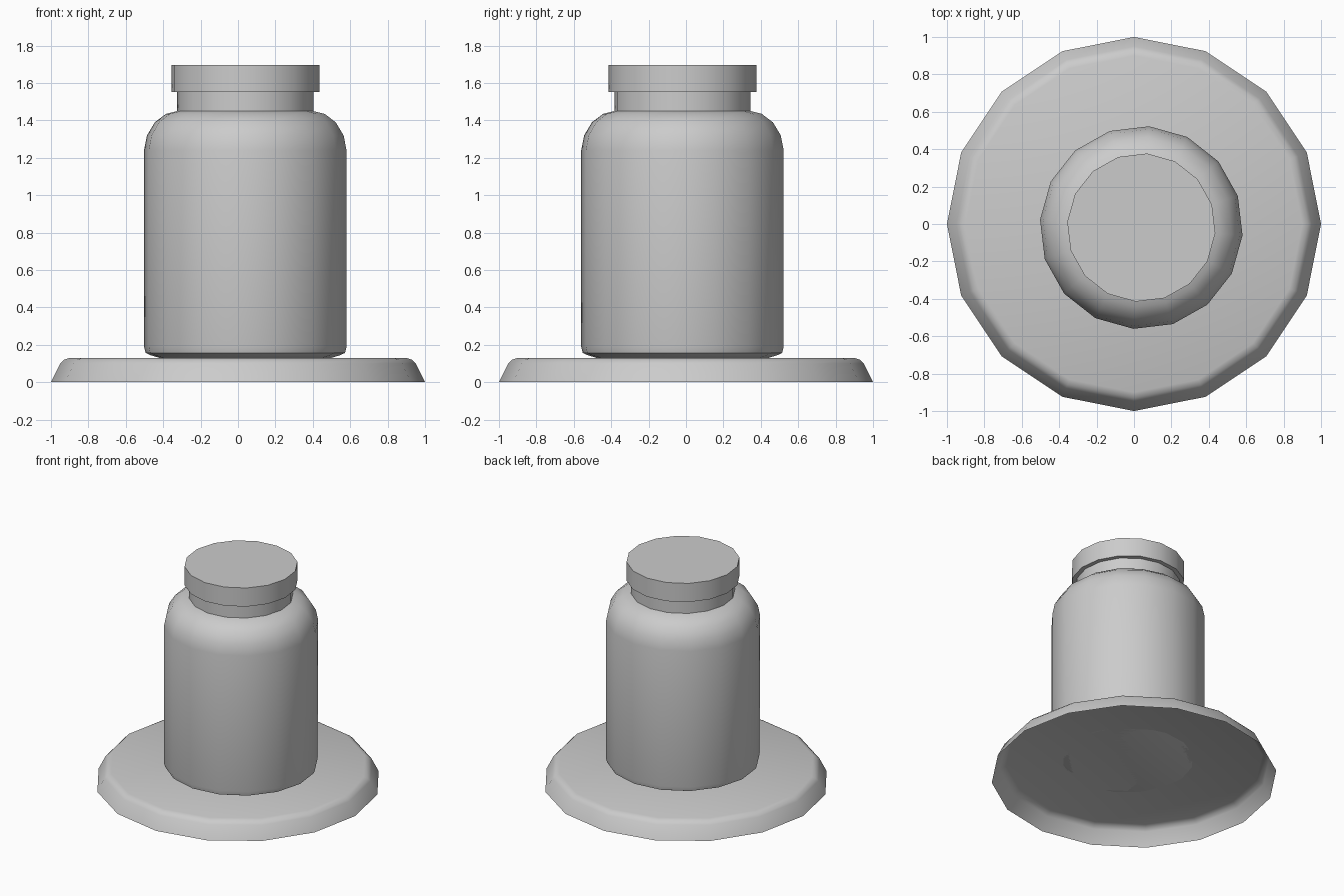
import bpy, bmesh, math

if "Cube" in bpy.data.objects:
    bpy.data.objects.remove(bpy.data.objects["Cube"])

SIDES = 16


def lathe(name, profile, centre=(0, 0), turn=0.0, angle=35, closed_bottom=True):
    """Revolve (radius, z) points, bottom to top, into a capped form."""
    bm = bmesh.new()
    rings = []
    for r, z in profile:
        ring = []
        for i in range(SIDES):
            a = turn + math.tau * i / SIDES
            ring.append(bm.verts.new((r * math.cos(a), r * math.sin(a), z)))
        rings.append(ring)
    for low, high in zip(rings, rings[1:]):
        for i in range(SIDES):
            j = (i + 1) % SIDES
            bm.faces.new((low[i], low[j], high[j], high[i]))
    if closed_bottom:
        bm.faces.new(rings[0][::-1])
    bm.faces.new(rings[-1])
    mesh = bpy.data.meshes.new(name)
    bm.to_mesh(mesh)
    bm.free()
    obj = bpy.data.objects.new(name, mesh)
    obj.location = (centre[0], centre[1], 0)
    bpy.context.collection.objects.link(obj)
    bpy.ops.object.select_all(action='DESELECT')
    obj.select_set(True)
    bpy.context.view_layer.objects.active = obj
    bpy.ops.object.shade_smooth_by_angle(angle=math.radians(angle))
    return obj


# Round plinth: a hollow shell, open underneath, with a softened rim
lathe("base", [(1.0, 0), (0.95, 0.10), (0.93, 0.12), (0.90, 0.13)],
      angle=40, closed_bottom=False)

# The jar stands slightly off centre and is turned a little
JAR = dict(centre=(0.039, -0.019), turn=math.radians(-4.4))

# Jar body with tapered foot, rounded shoulder and neck
lathe("jar", [(0.46, 0.13), (0.51, 0.145), (0.535, 0.157),
              (0.543, 0.19), (0.543, 1.24), (0.527, 1.32), (0.485, 1.39),
              (0.425, 1.435), (0.365, 1.45), (0.365, 1.555)], **JAR)

# Flat screw lid
lathe("lid", [(0.397, 1.553), (0.397, 1.697)], **JAR)
